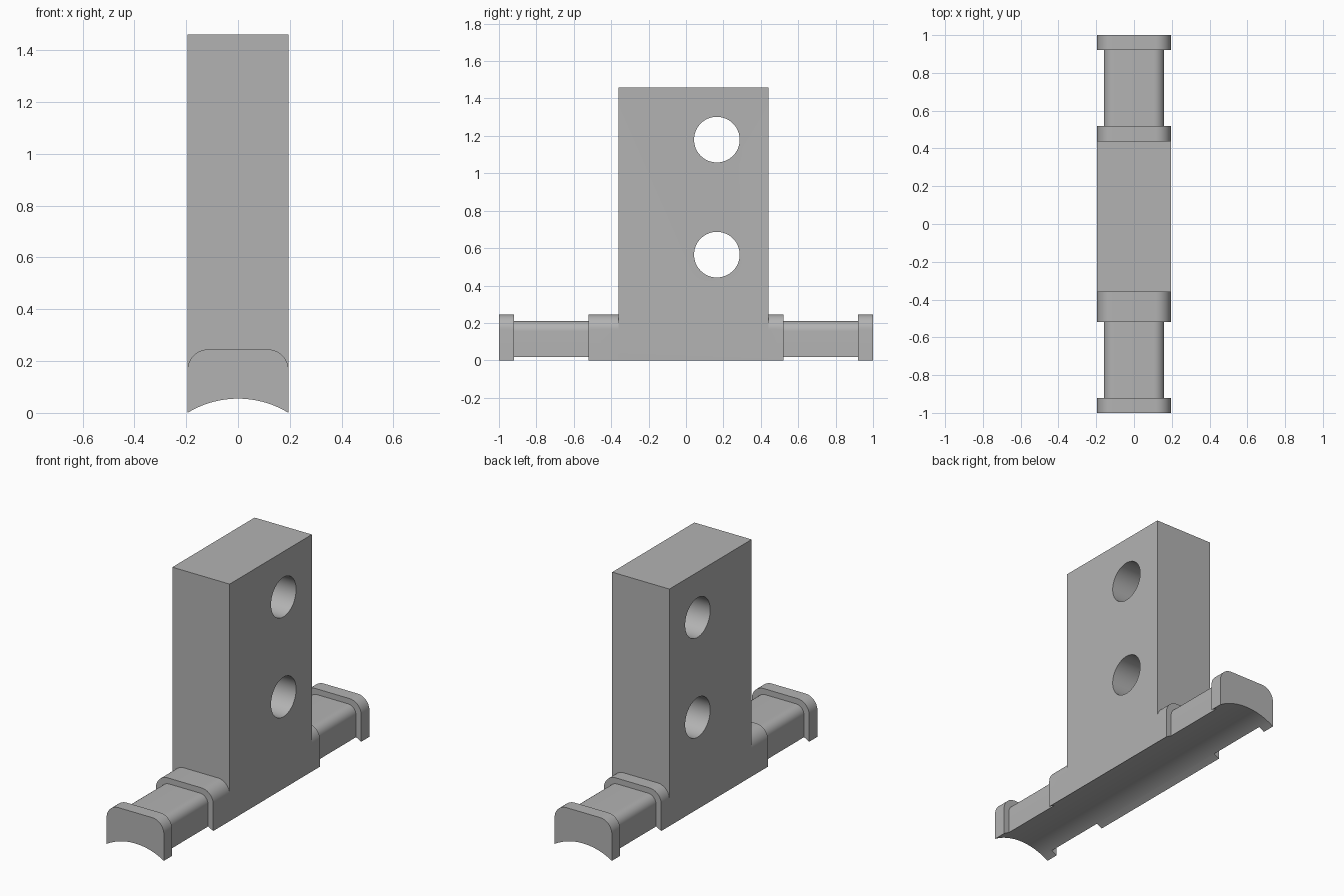
import bpy, bmesh, math
from mathutils import Matrix

cube = bpy.data.objects.get("Cube")
if cube:
    bpy.data.objects.remove(cube, do_unlink=True)

HALF_W = 0.195      # half width of block and collars
ARCH_RISE = 0.055   # height of the hollow underneath

grey = bpy.data.materials.new("plain_grey")
grey.use_nodes = True
grey.diffuse_color = (0.45, 0.45, 0.45, 1)
grey.node_tree.nodes["Principled BSDF"].inputs["Base Color"].default_value = (0.45, 0.45, 0.45, 1)


def add_object(name, bm):
    bmesh.ops.recalc_face_normals(bm, faces=bm.faces)
    mesh = bpy.data.meshes.new(name)
    bm.to_mesh(mesh)
    bm.free()
    mesh.materials.append(grey)
    obj = bpy.data.objects.new(name, mesh)
    bpy.context.collection.objects.link(obj)
    return obj


def bar(name, half_w, top, radius, y0, y1, steps=12):
    """Bar along y with a flat bottom and rounded upper corners."""
    pts = [(-half_w, 0), (half_w, 0)]
    if radius:
        for side, start in ((1, 0), (-1, math.pi / 2)):
            for i in range(steps + 1):
                a = start + i * math.pi / 2 / steps
                pts.append((side * (half_w - radius) + radius * math.cos(a),
                            top - radius + radius * math.sin(a)))
    else:
        pts += [(half_w, top), (-half_w, top)]
    bm = bmesh.new()
    face = bm.faces.new([bm.verts.new((x, y0, z)) for x, z in pts])
    ext = bmesh.ops.extrude_face_region(bm, geom=[face])["geom"]
    verts = [g for g in ext if isinstance(g, bmesh.types.BMVert)]
    bmesh.ops.translate(bm, verts=verts, vec=(0, y1 - y0, 0))
    return add_object(name, bm)


def cylinder(name, radius, length, centre, axis, segments):
    bm = bmesh.new()
    turn = Matrix.Rotation(math.pi / 2, 4, "Y" if axis == "X" else "X")
    bmesh.ops.create_cone(bm, cap_ends=True, segments=segments, radius1=radius,
                          radius2=radius, depth=length,
                          matrix=Matrix.Translation(centre) @ turn)
    return add_object(name, bm)


def combine(target, other, operation):
    mod = target.modifiers.new(operation, "BOOLEAN")
    mod.operation = operation
    mod.solver = "EXACT"
    mod.object = other
    bpy.context.view_layer.objects.active = target
    bpy.ops.object.modifier_apply(modifier=mod.name)
    bpy.data.objects.remove(other, do_unlink=True)


# Upright block
block = bar("mounting_block", HALF_W, 1.46, 0, -0.36, 0.44)

# Foot, neck running through it, and end flanges
combine(block, bar("foot", HALF_W, 0.245, 0.08, -0.52, 0.52), "UNION")
combine(block, bar("neck", 0.16, 0.21, 0.055, -0.96, 0.96), "UNION")
for y0, y1 in ((-1, -0.92), (0.92, 1)):
    combine(block, bar("end_flange", HALF_W, 0.245, 0.08, y0, y1), "UNION")

# Cross holes
for z in (0.565, 1.18):
    combine(block, cylinder("hole_cutter", 0.122, 1, (0, 0.165, z), "X", 64), "DIFFERENCE")

# Arched hollow along the underside
arch_r = (HALF_W ** 2 + ARCH_RISE ** 2) / (2 * ARCH_RISE)
combine(block, cylinder("arch_cutter", arch_r, 3, (0, 0, ARCH_RISE - arch_r), "Y", 128), "DIFFERENCE")

# Smooth the curves, keep the corners crisp
bpy.ops.object.select_all(action="DESELECT")
block.select_set(True)
bpy.context.view_layer.objects.active = block
bpy.ops.object.shade_smooth_by_angle(angle=math.radians(25))
